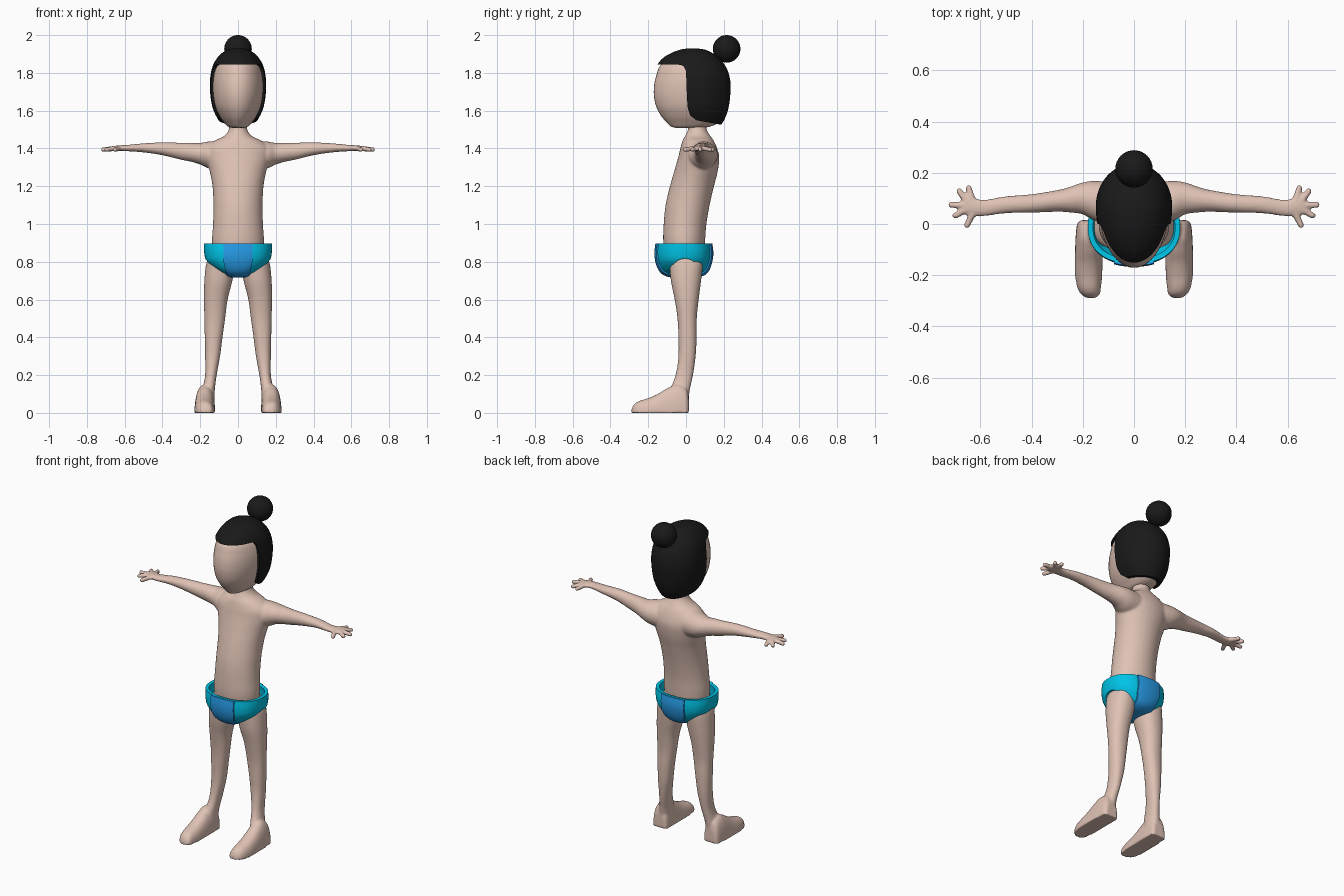
import bpy, bmesh, math
from mathutils import Vector, Matrix

if "Cube" in bpy.data.objects:
    bpy.data.objects.remove(bpy.data.objects["Cube"])


def material(name, rgb):
    m = bpy.data.materials.new(name)
    m.diffuse_color = (*rgb, 1)
    m.use_nodes = True
    m.node_tree.nodes["Principled BSDF"].inputs["Base Color"].default_value = m.diffuse_color
    return m


def spline(rows, k=5):
    """Catmull-Rom interpolation of profile rows."""
    out = []
    for i in range(len(rows) - 1):
        p = [rows[max(i - 1, 0)], rows[i], rows[i + 1], rows[min(i + 2, len(rows) - 1)]]
        for j in range(k):
            t = j / k
            out.append([0.5 * (2 * b + (c - a) * t + (2 * a - 5 * b + 4 * c - d) * t * t
                               + (3 * b - a - 3 * c + d) * t ** 3) for a, b, c, d in zip(*p)])
    return out + [list(rows[-1])]


def unit_ring(n=48, e=2.0):
    """Superellipse points on the unit square."""
    for i in range(n):
        a = 2 * math.pi * i / n
        c, s = math.cos(a), math.sin(a)
        yield (math.copysign(abs(c) ** (2 / e), c), math.copysign(abs(s) ** (2 / e), s))


def oval(z, front, back, hx, cx=0, bias=0.5, e=2.0):
    """Horizontal ring from front y to back y, widest at the bias fraction."""
    yc = front + (back - front) * bias
    return [Vector((cx + hx * c, yc + s * (back - yc if s > 0 else yc - front), z))
            for c, s in unit_ring(e=e)]


def loft(bm, rings, caps=(True, True)):
    vs = [[bm.verts.new(p) for p in r] for r in rings]
    n = len(vs[0])
    faces = [bm.faces.new((a[i], a[(i + 1) % n], b[(i + 1) % n], b[i]))
             for a, b in zip(vs, vs[1:]) for i in range(n)]
    if caps[0]:
        faces.append(bm.faces.new(vs[0]))
    if caps[1]:
        faces.append(bm.faces.new(vs[-1]))
    bmesh.ops.recalc_face_normals(bm, faces=faces)


def make(name, bm):
    me = bpy.data.meshes.new(name)
    bm.to_mesh(me)
    bm.free()
    ob = bpy.data.objects.new(name, me)
    bpy.context.collection.objects.link(ob)
    return ob


def boolean(ob, cutter, op='DIFFERENCE'):
    m = ob.modifiers.new('cut', 'BOOLEAN')
    m.operation, m.solver, m.object = op, 'EXACT', cutter
    cutter.hide_render = True


def finish(ob, mat, angle=40, cutter=None):
    """Bake the modifiers, colour, shade and drop the cutter."""
    bpy.context.view_layer.update()
    dg = bpy.context.evaluated_depsgraph_get()
    me = bpy.data.meshes.new_from_object(ob.evaluated_get(dg))
    ob.modifiers.clear()
    ob.data = me
    me.materials.clear()
    me.materials.append(mat)
    if cutter:
        bpy.data.objects.remove(cutter)
    bpy.ops.object.select_all(action='DESELECT')
    ob.select_set(True)
    bpy.context.view_layer.objects.active = ob
    bpy.ops.object.shade_smooth_by_angle(angle=math.radians(angle))


skin = material('skin', (0.74, 0.54, 0.46))
black = material('hair black', (0.01, 0.01, 0.01))
cyan = material('cyan', (0.0, 0.55, 0.80))
blue = material('blue', (0.02, 0.33, 0.80))

# Body: torso and neck (z, front, back, half width)
bm = bmesh.new()
torso = [(.76, -.08, .07, .08), (.8, -.105, .09, .12), (.9, -.12, .1, .137), (1.0, -.118, .108, .132),
         (1.1, -.108, .125, .13), (1.2, -.085, .148, .135), (1.28, -.062, .168, .15),
         (1.35, -.042, .176, .17), (1.4, -.03, .165, .17), (1.44, -.018, .147, .125),
         (1.465, -.005, .13, .075), (1.5, .01, .11, .049), (1.56, .01, .11, .045)]
loft(bm, [oval(*r) for r in spline(torso)])

# Leg (z, inner, outer, front, back), foot (y, x, half width, height), arm (x, z, rz, y, ry)
leg = [(.86, .02, .135, -.1, .085), (.8, .015, .166, -.09, .09), (.7, .03, .178, -.08, .08),
       (.6, .055, .18, -.06, .067), (.5, .068, .178, -.045, .057), (.4, .082, .176, -.04, .056),
       (.3, .095, .174, -.04, .051), (.2, .113, .174, -.055, .037), (.12, .123, .19, -.085, .02),
       (.04, .125, .21, -.1, .01)]
foot = [(.015, .172, .035, .08), (0, .174, .048, .13), (-.05, .175, .053, .15), (-.1, .176, .054, .13),
        (-.15, .177, .054, .1), (-.2, .177, .053, .078), (-.25, .175, .046, .062),
        (-.275, .17, .036, .045), (-.288, .168, .02, .02)]
arm = [(.06, 1.36, .08, .08, .08), (.15, 1.365, .072, .09, .078), (.2, 1.372, .057, .1, .062),
       (.25, 1.38, .05, .095, .05), (.3, 1.385, .045, .09, .042), (.4, 1.398, .034, .08, .036),
       (.5, 1.403, .024, .075, .033), (.58, 1.402, .017, .063, .032), (.62, 1.402, .015, .065, .035),
       (.655, 1.4, .013, .07, .036), (.672, 1.398, .008, .07, .024)]
fingers = [((.63, .09), (.645, .14)), ((.65, .085), (.682, .128)), ((.65, .072), (.714, .075)),
           ((.65, .06), (.697, .033)), ((.625, .05), (.652, -.005))]
for s in (-1, 1):
    loft(bm, [oval(z, f, b, (o - i) / 2, s * (o + i) / 2, e=2.2) for z, i, o, f, b in spline(leg)])
    loft(bm, [[Vector((s * x + w * c, y, max(0, h * d))) for c, d in unit_ring(e=2.4)]
              for y, x, w, h in spline(foot)])
    loft(bm, [[Vector((s * x, y + ry * c, z + rz * d)) for c, d in unit_ring()]
              for x, z, rz, y, ry in spline(arm)])
    for (x0, y0), (x1, y1) in fingers:
        a, b = Vector((s * x0, y0, 1.401)), Vector((s * x1, y1, 1.394))
        d = b - a
        rot = Matrix.Translation((a + b) / 2) @ d.to_track_quat('Z', 'Y').to_matrix().to_4x4()
        bmesh.ops.create_cone(bm, cap_ends=True, segments=16, radius1=.014, radius2=.012,
                              depth=d.length, matrix=rot)
        bmesh.ops.create_uvsphere(bm, u_segments=16, v_segments=10, radius=.0125,
                                  matrix=Matrix.Translation(b))
body = make('body', bm)
m = body.modifiers.new('fuse', 'REMESH')
m.mode, m.voxel_size = 'VOXEL', .006
m = body.modifiers.new('soften', 'SMOOTH')
m.factor, m.iterations = .5, 5
finish(body, skin, 60)

# Head (z, front, back, half width)
skull = spline([(1.508, -.04, .06, .02), (1.514, -.075, .12, .05), (1.535, -.10, .17, .072),
                (1.57, -.13, .195, .098), (1.62, -.157, .213, .122), (1.68, -.17, .222, .134),
                (1.74, -.168, .224, .137), (1.79, -.156, .214, .132), (1.83, -.142, .195, .121),
                (1.865, -.112, .165, .1), (1.89, -.07, .13, .075), (1.908, -.02, .09, .042),
                (1.914, .02, .05, .012)])
bm = bmesh.new()
loft(bm, [oval(*r, bias=.6) for r in skull])
finish(make('head', bm), skin, 60)

# Hair: enlarged head with the face and neck opening cut away
bm = bmesh.new()
loft(bm, [oval(1.7 + (z - 1.7) * 1.07, f - .012, b + .012, w + .012, bias=.6) for z, f, b, w in skull])
hair = make('hair', bm)
edge = [(-.4, 1.848), (-.03, 1.843), (-.012, 1.835), (0, 1.81), (.004, 1.7), (.008, 1.62), (.022, 1.575),
        (.055, 1.549), (.2, 1.523), (.4, 1.52), (.4, 1.3), (-.4, 1.3)]
bm = bmesh.new()
loft(bm, [[Vector((x, y, z)) for y, z in edge] for x in (-.4, .4)])
cutter = make('face cutter', bm)
boolean(hair, cutter)
finish(hair, black, 40, cutter)

# Hair bun
bm = bmesh.new()
bmesh.ops.create_uvsphere(bm, u_segments=32, v_segments=20, radius=.073,
                          matrix=Matrix.Translation((0, .215, 1.927)))
finish(make('hair_bun', bm), black)

# Briefs: open bowl with leg holes
bowl = spline([(.72, -.04, .02, .01), (.723, -.085, .065, .04), (.738, -.12, .1, .085),
               (.765, -.142, .12, .13), (.805, -.156, .133, .168), (.85, -.16, .138, .179),
               (.897, -.155, .132, .18)])


def shell(name, grow, thick):
    bm = bmesh.new()
    loft(bm, [oval(.897 - (.897 - z) * (1 + 3 * grow), f - grow, b + grow, w + grow, e=2.3)
              for z, f, b, w in bowl], (True, False))
    ob = make(name, bm)
    m = ob.modifiers.new('thickness', 'SOLIDIFY')
    m.thickness, m.offset = thick, -1
    return ob


briefs = shell('briefs', 0, .02)
bm = bmesh.new()
for s in (-1, 1):
    bmesh.ops.create_uvsphere(bm, u_segments=40, v_segments=24, radius=1, matrix=Matrix.Translation(
        (s * .17, -.005, .72)) @ Matrix.Diagonal((.12, .085, .097, 1)))
cutter = make('leg hole cutter', bm)
boolean(briefs, cutter)
finish(briefs, cyan, 40, cutter)

# Centre panel running front to back under the crotch
panel = shell('briefs_panel', .007, .014)
bm = bmesh.new()
outline = [(-.079, .95), (.079, .95), (.077, .8), (.05, .68), (-.05, .68), (-.077, .8)]
loft(bm, [[Vector((x, y, z)) for x, z in outline] for y in (-.4, .4)])
cutter = make('panel cutter', bm)
boolean(panel, cutter, 'INTERSECT')
finish(panel, blue, 40, cutter)
